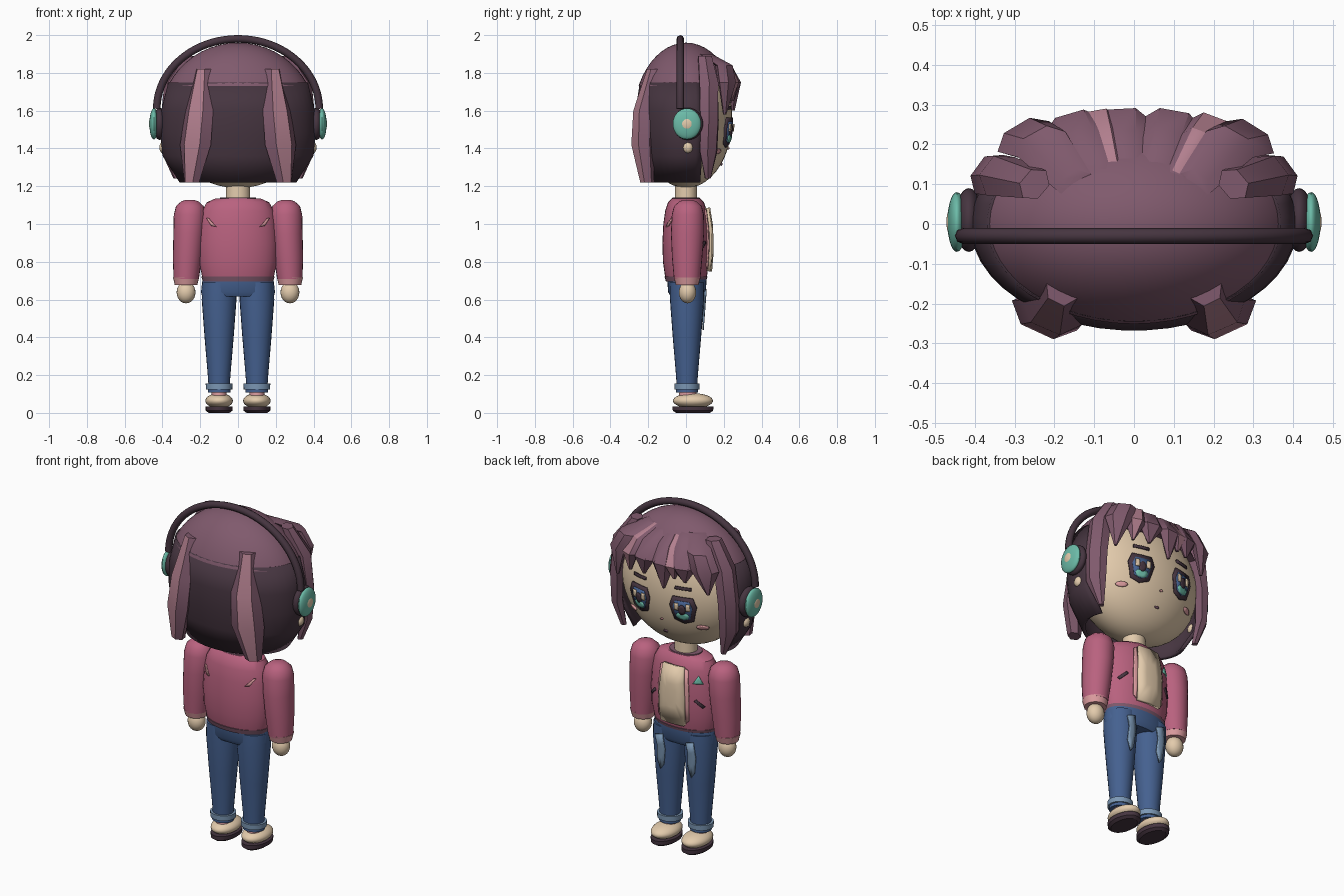
import bpy, bmesh, math
from mathutils import Vector

if "Cube" in bpy.data.objects:
    bpy.data.objects.remove(bpy.data.objects["Cube"])


def material(name, code):
    lin = [((int(code[i:i + 2], 16) / 255 + 0.055) / 1.055) ** 2.4 for i in (0, 2, 4)]
    m = bpy.data.materials.new(name)
    m.diffuse_color = (*lin, 1)
    m.use_nodes = True
    m.node_tree.nodes["Principled BSDF"].inputs["Base Color"].default_value = m.diffuse_color
    return m


HAIR = material("mauve hair", "805A6D")
DARK = material("dark plum", "463540")
SHINE = material("hair highlight", "B27F8E")
JACKET = material("rose jacket", "B9627F")
BLUSH = material("light pink", "DC9C9F")
SKIN = material("cream", "E3CBAC")
DENIM = material("denim", "456190")
FADED = material("faded denim", "7C98B5")
TEAL = material("teal", "6CBBA8")


def finish(name, bm, *mats):
    bmesh.ops.recalc_face_normals(bm, faces=bm.faces[:])
    me = bpy.data.meshes.new(name)
    bm.to_mesh(me)
    bm.free()
    ob = bpy.data.objects.new(name, me)
    for m in mats:
        me.materials.append(m)
    bpy.context.collection.objects.link(ob)
    return ob


def bridge(bm, rings, closed=True, caps=True):
    n = len(rings[0])
    faces = []
    for a, b in zip(rings, rings[1:]):
        for i in range(n if closed else n - 1):
            j = (i + 1) % n
            faces.append((i, bm.faces.new((a[i], a[j], b[j], b[i]))))
    if caps:
        bm.faces.new(rings[0])
        bm.faces.new(rings[-1])
    return faces


def loft(name, sections, mat, n=24, arc=(0, 360), caps=True):
    """Stack of elliptical rings (cx, cy, z, rx, ry)."""
    bm = bmesh.new()
    closed = arc[1] - arc[0] == 360
    rings = []
    for cx, cy, z, rx, ry in sections:
        ang = [math.radians(arc[0] + (arc[1] - arc[0]) * i / (n if closed else n - 1)) for i in range(n)]
        rings.append([bm.verts.new((cx + rx * math.cos(t), cy + ry * math.sin(t), z)) for t in ang])
    bridge(bm, rings, closed, caps)
    return finish(name, bm, mat)


def ball(name, center, radii, mat, cut=None, n=28):
    bm = bmesh.new()
    bmesh.ops.create_uvsphere(bm, u_segments=n, v_segments=n // 2 + 2, radius=1)
    for v in bm.verts:
        v.co = Vector([c + r * k for c, r, k in zip(center, radii, v.co)])
    if cut is not None:
        bmesh.ops.bisect_plane(bm, geom=bm.verts[:] + bm.edges[:] + bm.faces[:],
                               plane_co=(0, 0, cut), plane_no=(0, 0, -1), clear_outer=True)
        bmesh.ops.holes_fill(bm, edges=[e for e in bm.edges if e.is_boundary])
    return finish(name, bm, mat)


def lock(name, path, shine=False):
    """Six-sided hair lock; path rows are x, y, z, half width, half depth."""
    bm = bmesh.new()
    rings = []
    for x, y, z, w, d in path:
        out = Vector((x / 0.17, y / 0.08, 0)).normalized()
        side = Vector((-out.y, out.x, 0))
        rings.append([bm.verts.new(Vector((x, y, z)) + side * w * math.cos(math.radians(60 * k))
                      + out * d * math.sin(math.radians(60 * k)) * 1.15) for k in range(6)])
    for i, f in bridge(bm, rings):
        f.material_index = int(shine and i == 1)
    return finish(name, bm, HAIR, SHINE)


def plate(name, pts, surf, off, mat, thick=0.008, side=1):
    """Thin patch of (x, z) points laid on the surface y = surf(x, z)."""
    bm = bmesh.new()
    n = len(pts)
    cx, cz = sum(p[0] for p in pts) / n, sum(p[1] for p in pts) / n

    def vert(x, z):
        return bm.verts.new((x, side * (surf(x, z) + off), z))
    fine = []
    for (ax, az), (bx, bz) in zip(pts, pts[1:] + pts[:1]):
        fine += [(ax, az), ((ax + bx) / 2, (az + bz) / 2)]
    rings = [[vert(cx + (x - cx) * k, cz + (z - cz) * k) for x, z in fine] for k in (0.4, 1)]
    bridge(bm, rings, caps=False)
    bm.faces.new(rings[0])
    ob = finish(name, bm, mat)
    sol = ob.modifiers.new("thickness", 'SOLIDIFY')
    sol.thickness, sol.offset = thick, 0
    return ob


def face_y(x, z):
    return 0.245 * math.sqrt(max(0, 1 - (x / 0.385) ** 2 - ((z - 1.555) / 0.365) ** 2))


TORSO = [(0.70, .185, .105), (0.73, .192, .112), (0.80, .207, .122), (0.90, .21, .125),
         (1.0, .203, .12), (1.07, .19, .11), (1.115, .165, .095), (1.135, .12, .075)]


def torso_y(x, z):
    for (z0, a0, b0), (z1, a1, b1) in zip(TORSO, TORSO[1:]):
        if z0 <= z <= z1:
            t = (z - z0) / (z1 - z0)
            return (b0 + t * (b1 - b0)) * math.sqrt(max(0, 1 - (x / (a0 + t * (a1 - a0))) ** 2))
    return 0.1


def shape(cx, cz, w, h, pts):
    return [(cx + w * x, cz + h * z) for x, z in pts]


OVAL = [(math.cos(k * math.pi / 5), math.sin(k * math.pi / 5)) for k in range(10)]
EYE = [(-.75, 1), (.75, 1), (1, .35), (.7, -.75), (0, -1), (-.7, -.75), (-1, .35)]
BOX = [(-1, -1), (1, -1), (1, 1), (-1, 1)]

# Head, hair cap and dark back hair
ball("head", (0, 0, 1.555), (.385, .245, .365), SKIN, n=40)
ball("hair_cap", (0, 0, 1.55), (.415, .28, .41), HAIR, cut=1.73, n=48)
back = loft("back_hair", [(0, 0, 1.75, .37, .245), (0, 0, 1.6, .408, .268), (0, 0, 1.48, .412, .268),
                          (0, 0, 1.36, .40, .25), (0, 0, 1.22, .31, .22)], DARK, 28, (160, 380), False)
back.modifiers.new("thickness", 'SOLIDIFY').thickness = 0.02

# Fringe: tip x, tip z, half width, highlighted
for x, z, w, hi in [(-.29, 1.61, .075, 0), (-.16, 1.66, .075, 0), (-.03, 1.6, .07, 0),
                    (-.095, 1.67, .055, 1), (.1, 1.65, .075, 0), (.2, 1.64, .06, 1), (.3, 1.58, .075, 0)]:
    lock("fringe_lock", [(x * .5, .1, 1.90, w * .6, .03), (x * .8, .2, 1.84, w * .9, .035),
                         (x * .96, .258 - x * x * .45, 1.75, w, .032),
                         (x, .25 - x * x * .5, z, .008, .008)], bool(hi))

# Mirrored side and back locks, headphone cups, earrings and face
for s in (-1, 1):
    lock("side_lock", [(s * .25, .1, 1.89, .045, .03), (s * .335, .12, 1.75, .06, .045),
                       (s * .365, .125, 1.55, .06, .035), (s * .365, .12, 1.38, .055, .03),
                       (s * .325, .115, 1.24, .015, .015)])
    lock("back_lock", [(s * .18, -.165, 1.82, .045, .035), (s * .205, -.222, 1.6, .08, .045),
                       (s * .225, -.23, 1.42, .09, .045), (s * .245, -.205, 1.22, .045, .03)], True)
    ball("ear_cushion", (s * .415, .01, 1.53), (.035, .08, .085), DARK)
    ball("ear_cup", (s * .445, .005, 1.53), (.024, .075, .082), TEAL)
    ball("ear_cup_button", (s * .457, .005, 1.53), (.0145, .037, .038), SKIN)
    ball("earring", (s * .395, .01, 1.405), (.022, .027, .03), SKIN, n=16)

    ex, ez = s * .14, 1.485
    plate("eye_frame", shape(ex, ez, .075, .08, EYE), face_y, .005, DARK)
    plate("eye_iris", shape(ex, ez, .054, .058, EYE), face_y, .009, DENIM)
    plate("eye_glow", shape(ex, ez - .034, .036, .02, EYE), face_y, .013, TEAL)
    plate("eye_pupil", shape(ex, ez + .008, .02, .03, OVAL), face_y, .015, DARK)
    for dx in (-.034, .03):
        plate("eye_glint", shape(ex + dx, ez + .025, .011, .02, BOX), face_y, .016, SKIN)
    plate("cheek", shape(s * .225, 1.385, .03, .014, OVAL), face_y, .004, BLUSH)
    plate("eyebrow", shape(s * .14, 1.615, .045, .008, BOX), face_y, .004, DARK)
plate("nose", shape(0, 1.40, .008, .006, OVAL), face_y, .004, BLUSH)
plate("mouth", shape(0, 1.315, .014, .006, OVAL), face_y, .004, HAIR)

# Headband
cu = bpy.data.curves.new("headband", 'CURVE')
cu.dimensions, cu.bevel_depth, cu.bevel_resolution, cu.use_fill_caps = '3D', .02, 2, True
sp = cu.splines.new('POLY')
sp.points.add(40)
for i, p in enumerate(sp.points):
    t = math.pi * i / 40
    p.co = (.43 * math.cos(t), -.03, 1.61 + .37 * math.sin(t), 1)
cu.materials.append(DARK)
bpy.context.collection.objects.link(bpy.data.objects.new("headband", cu))

# Neck, jacket, hem and collar
loft("neck", [(0, 0, 1.10, .065, .06), (0, 0, 1.24, .062, .057)], SKIN)
loft("jacket", [(0, 0, *r) for r in TORSO], JACKET, 32)
loft("jacket_hem", [(0, 0, .695, .186, .106), (0, 0, .722, .194, .114)], HAIR, 32)
loft("collar", [(0, 0, 1.115, .1, .078), (0, 0, 1.14, .095, .072)], HAIR)
plate("shirt_front", [(-.075, .75), (.075, .75), (.08, .92), (.065, 1.085), (-.065, 1.085), (-.08, .92)],
      torso_y, .012, SKIN, .022)
plate("badge", [(-.165, 1.0), (-.115, 1.0), (-.14, 1.045)], torso_y, .003, TEAL)
for s in (-1, 1):
    plate("lapel", [(s * .078, .76), (s * .098, .78), (s * .1, .93), (s * .088, 1.07), (s * .068, 1.08)],
          torso_y, .006, BLUSH)
    plate("pocket_slit", [(s * .125, .90), (s * .135, .91), (s * .175, .87), (s * .165, .86)],
          torso_y, .003, DARK)
    plate("back_slash", [(s * .115, .985), (s * .14, .99), (s * .165, 1.03), (s * .155, 1.03)],
          torso_y, .004, BLUSH, side=-1)

# Arms, hands, legs and shoes
for s in (-1, 1):
    loft("sleeve", [(s * .255, .01, 1.128, .02, .02), (s * .255, .01, 1.12, .045, .045),
                    (s * .255, .01, 1.095, .073, .073), (s * .255, .01, 1.05, .085, .085),
                    (s * .26, .008, .95, .082, .088), (s * .268, .006, .82, .077, .08),
                    (s * .274, .006, .71, .067, .07)], JACKET)
    loft("sleeve_cuff", [(s * .275, .006, .678, .06, .06), (s * .275, .006, .718, .069, .071)], BLUSH)
    ball("hand", (s * .275, .008, .638), (.05, .046, .058), SKIN, n=20)
    loft("trouser_leg", [(s * .1, .005, .12, .055, .053), (s * .1, .005, .2, .06, .058),
                         (s * .1, .005, .4, .077, .075), (s * .1, .005, .6, .092, .09),
                         (s * .1, .005, .69, .09, .09)], DENIM)
    loft("trouser_cuff", [(s * .1, .005, .125, .07, .066), (s * .1, .005, .155, .071, .067)], FADED)
    loft("trouser_end", [(s * .1, .005, .108, .06, .058), (s * .1, .005, .126, .06, .058)], DENIM)

    def leg_y(x, z, s=s):
        r = .055 + (z - .12) * .075
        return .005 + r * math.sqrt(max(0, 1 - ((x - s * .1) / (r + .002)) ** 2))
    plate("worn_patch", [(s * .1 + a, b) for a, b in
                         [(-.02, .47), (.0, .44), (.022, .5), (.016, .58), (.03, .64), (-.02, .655), (-.03, .56)]],
          leg_y, .006, FADED)
    loft("sock", [(s * .1, .012, .07, .04, .05), (s * .1, .01, .115, .04, .045)], BLUSH)
    ball("shoe", (s * .1, .037, .064), (.073, .106, .04), SKIN)
    loft("shoe_sole", [(s * .1, .037, 0, .055, .09), (s * .1, .037, .012, .071, .107),
                       (s * .1, .037, .035, .072, .108)], DARK)
loft("hips", [(0, .005, .615, .19, .085), (0, .005, .64, .196, .1), (0, .005, .705, .188, .104)], DENIM, 32)

# Smooth rounded parts, keep hard edges
for ob in bpy.data.objects:
    ob.select_set(ob.type == 'MESH')
    if ob.type == 'MESH':
        bpy.context.view_layer.objects.active = ob
bpy.ops.object.shade_smooth_by_angle(angle=math.radians(35))
